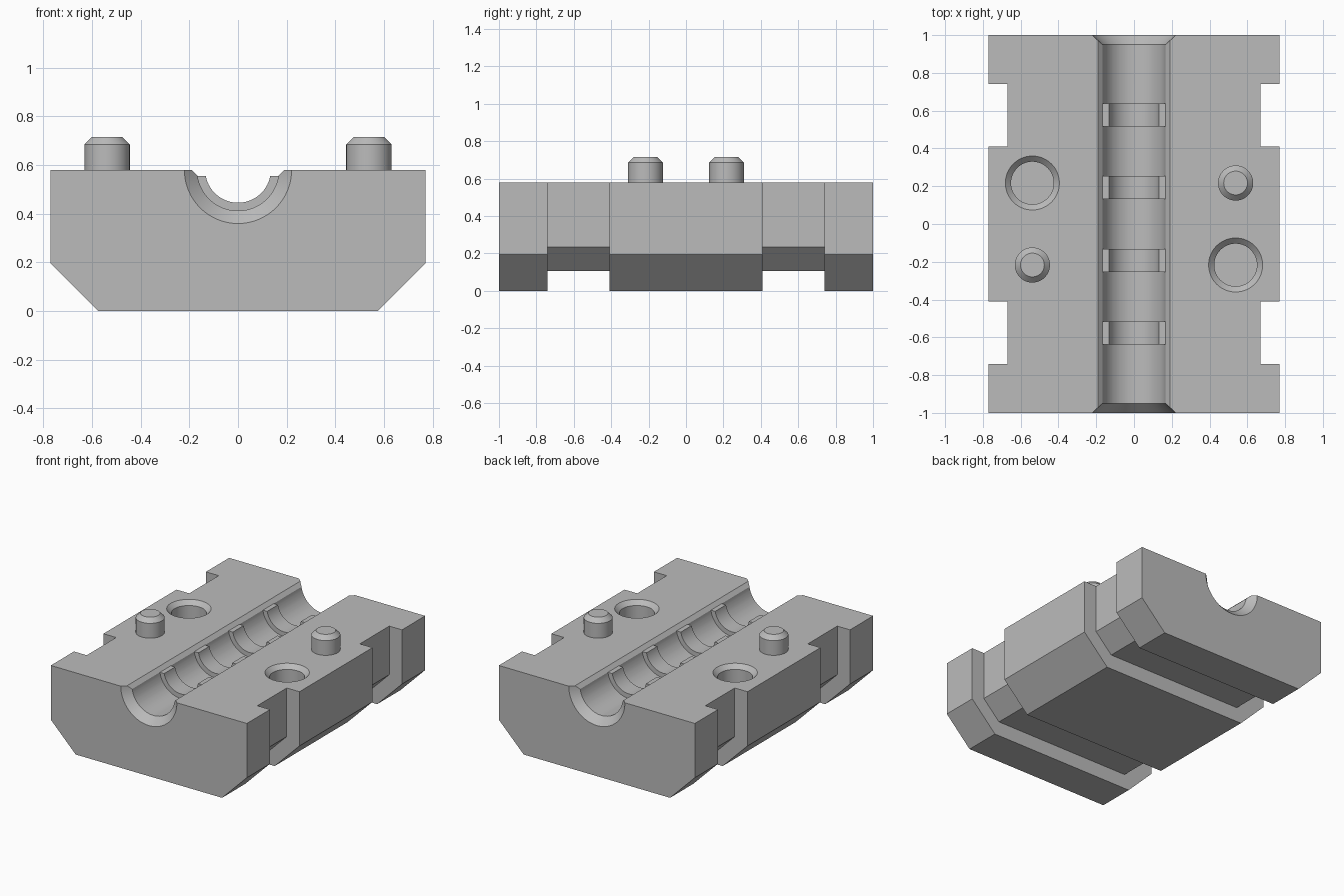
import bpy, bmesh, math
from mathutils import Matrix, Vector

if "Cube" in bpy.data.objects:
    bpy.data.objects.remove(bpy.data.objects["Cube"])

grey = bpy.data.materials.new("plain_grey")
grey.use_nodes = True
colour = (0.5, 0.5, 0.5, 1)
grey.diffuse_color = colour
grey.node_tree.nodes["Principled BSDF"].inputs["Base Color"].default_value = colour

TOP = 0.58        # parting surface, also the axis height of the channel
LIP = 0.555       # lower edge of the channel flare
BORE = 0.168
RIB = 0.135


def finish(name, bm):
    bmesh.ops.recalc_face_normals(bm, faces=bm.faces)
    mesh = bpy.data.meshes.new(name)
    bm.to_mesh(mesh)
    bm.free()
    mesh.materials.append(grey)
    obj = bpy.data.objects.new(name, mesh)
    bpy.context.collection.objects.link(obj)
    return obj


def prism(name, profile, y0, y1):
    """Extrude an x-z outline along y."""
    bm = bmesh.new()
    face = bm.faces.new([bm.verts.new((x, y0, z)) for x, z in profile])
    out = bmesh.ops.extrude_face_region(bm, geom=[face])["geom"]
    moved = [v for v in out if isinstance(v, bmesh.types.BMVert)]
    bmesh.ops.translate(bm, verts=moved, vec=(0, y1 - y0, 0))
    return finish(name, bm)


def lathe(name, profile, place):
    """Turn a radius-height outline around the z axis, then place it."""
    bm = bmesh.new()
    verts = [bm.verts.new((r, 0, z)) for r, z in profile]
    edges = [bm.edges.new(pair) for pair in zip(verts, verts[1:])]
    bmesh.ops.spin(bm, geom=verts + edges, cent=(0, 0, 0), axis=(0, 0, 1),
                   angle=math.tau, steps=64, use_merge=False)
    bmesh.ops.remove_doubles(bm, verts=bm.verts, dist=1e-5)
    bm.transform(place)
    return finish(name, bm)


def arc(radius, top, steps=40):
    """Lower arc about the channel axis, from right to left, starting at height top."""
    start = math.asin((TOP - top) / radius)
    angles = [start + (math.pi - 2 * start) * i / steps for i in range(steps + 1)]
    return [(radius * math.cos(a), TOP - radius * math.sin(a)) for a in angles]


def select(obj):
    bpy.ops.object.select_all(action="DESELECT")
    obj.select_set(True)
    bpy.context.view_layer.objects.active = obj


def cut(body, cutter):
    cutter.hide_render = True
    select(body)
    mod = body.modifiers.new("cut", "BOOLEAN")
    mod.operation = "DIFFERENCE"
    mod.solver = "EXACT"
    mod.object = cutter
    bpy.ops.object.modifier_apply(modifier=mod.name)
    bpy.data.objects.remove(cutter)


def mirrored(half):
    return half + [(-x, z) for x, z in reversed(half)]


# Block with bevelled lower edges
block = prism("block", mirrored([(0.575, 0), (0.77, 0.195), (0.77, TOP)]), -1, 1)

# Two slots wrapping the sides and underside
slot = mirrored([(0.54, 0.105), (0.67, 0.235), (0.67, 0.7), (0.9, 0.7), (0.9, -0.1)])
for side in (-1, 1):
    cut(block, prism("slot_cutter", slot, 0.41 * side, 0.74 * side))

# Round channel with flared lips and conical ends
flare = [(-0.293, 0.68), (0.293, 0.68)]
cut(block, prism("channel_cutter", arc(BORE, LIP) + flare, -1.1, 1.1))
for side in (-1, 1):
    turn = Matrix.Rotation(-side * math.pi / 2, 4, "X")
    place = Matrix.Translation((0, 0, TOP)) @ turn
    cone = [(0, 0.945), (BORE - 0.005, 0.945), (0.273, 1.05), (0, 1.05)]
    cut(block, lathe("mouth_cutter", cone, place))

# Pins and matching chamfered sockets, diagonal to each other
pin = [(0, 0.5), (0.093, 0.5), (0.093, 0.685), (0.063, 0.715), (0, 0.715)]
socket = [(0, 0.44), (0.113, 0.44), (0.113, 0.55), (0.193, 0.63), (0, 0.63)]
parts = [block]
for side, label in ((-1, "right"), (1, "left")):
    x, y = 0.538 * side, 0.217 * side
    cut(block, lathe("socket_cutter", socket, Matrix.Translation((x, -y, 0))))
    parts.append(lathe(label + "_pin", pin, Matrix.Translation((x, y, 0))))

# Half-ring ribs set into the channel
ring = arc(RIB, LIP) + list(reversed(arc(0.18, LIP)))
for i in range(4):
    y = (i - 1.5) * 0.385
    parts.append(prism("rib_%d" % (i + 1), ring, y - 0.061, y + 0.061))

for obj in parts:
    select(obj)
    bpy.ops.object.shade_smooth_by_angle(angle=math.radians(30))
